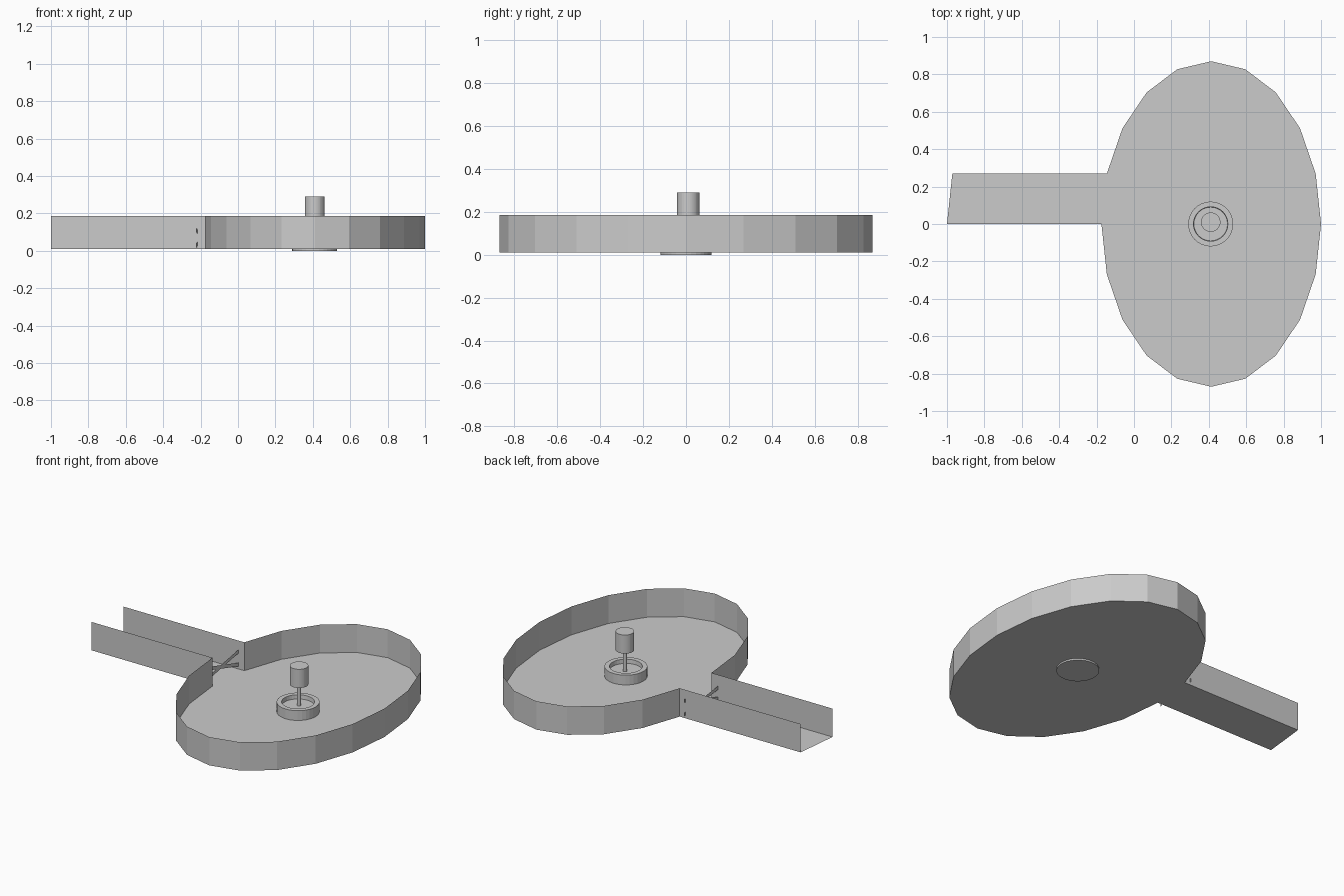
import bpy, bmesh, math

if "Cube" in bpy.data.objects:
    bpy.data.objects.remove(bpy.data.objects["Cube"])

CX, RX, RY = 0.413, 0.587, 0.87
FLOOR, RIM = 0.01, 0.185
SIDES = 20


def finish(name, bm):
    mesh = bpy.data.meshes.new(name)
    bm.to_mesh(mesh)
    bm.free()
    obj = bpy.data.objects.new(name, mesh)
    bpy.context.collection.objects.link(obj)
    return obj


def lathe(name, profile, x, y, segments=32):
    """Closed turned part from (radius, height) points; ends are capped."""
    bm = bmesh.new()
    rings = []
    for r, z in profile:
        rings.append([bm.verts.new((x + r * math.cos(2 * math.pi * i / segments),
                                    y + r * math.sin(2 * math.pi * i / segments), z))
                      for i in range(segments)])
    for a, b in zip(rings, rings[1:]):
        for i in range(segments):
            j = (i + 1) % segments
            bm.faces.new((a[i], a[j], b[j], b[i]))
    bm.faces.new(rings[0][::-1])
    bm.faces.new(rings[-1])
    return finish(name, bm)


# pan: open oval basin, with one rim segment drawn out into an open channel
bm = bmesh.new()
angles = [math.pi - 2 * math.pi * i / SIDES for i in range(SIDES)]
oval = [(CX + RX * math.cos(a), RY * math.sin(a)) for a in angles]
low = [bm.verts.new((x, y, FLOOR)) for x, y in oval]
high = [bm.verts.new((x, y, RIM)) for x, y in oval]
bm.faces.new(low[::-1])
for i in range(1, SIDES):
    j = (i + 1) % SIDES
    bm.faces.new((low[j], low[i], high[i], high[j]))
ends = []
for k in (0, 1):
    x, y = oval[k]
    end_low = bm.verts.new((x - 0.826, y, FLOOR))
    end_high = bm.verts.new((x - 0.826, y, RIM))
    bm.faces.new((low[k], end_low, end_high, high[k]))
    ends.append(end_low)
bm.faces.new((low[0], low[1], ends[1], ends[0]))
finish("pan_with_channel", bm)

# crossed flat bars spanning the channel mouth
for name, z0, z1 in (("cross_bar_a", 0.112, 0.036), ("cross_bar_b", 0.026, 0.122)):
    bm = bmesh.new()
    h = 0.011
    pts = [(-0.222, -0.035, z0 - h), (-0.183, 0.278, z1 - h),
           (-0.183, 0.278, z1 + h), (-0.222, -0.035, z0 + h)]
    bm.faces.new([bm.verts.new(p) for p in pts])
    finish(name, bm)

# hub cup, spindle and knob in the middle of the basin
lathe("hub_cup", [(0.12, 0.0), (0.12, 0.07), (0.092, 0.07), (0.09, 0.045)], 0.41, 0.0)
lathe("spindle", [(0.012, 0.03), (0.012, 0.2)], 0.41, 0.01, 16)
lathe("knob", [(0.052, 0.175), (0.052, 0.29)], 0.41, 0.01)
